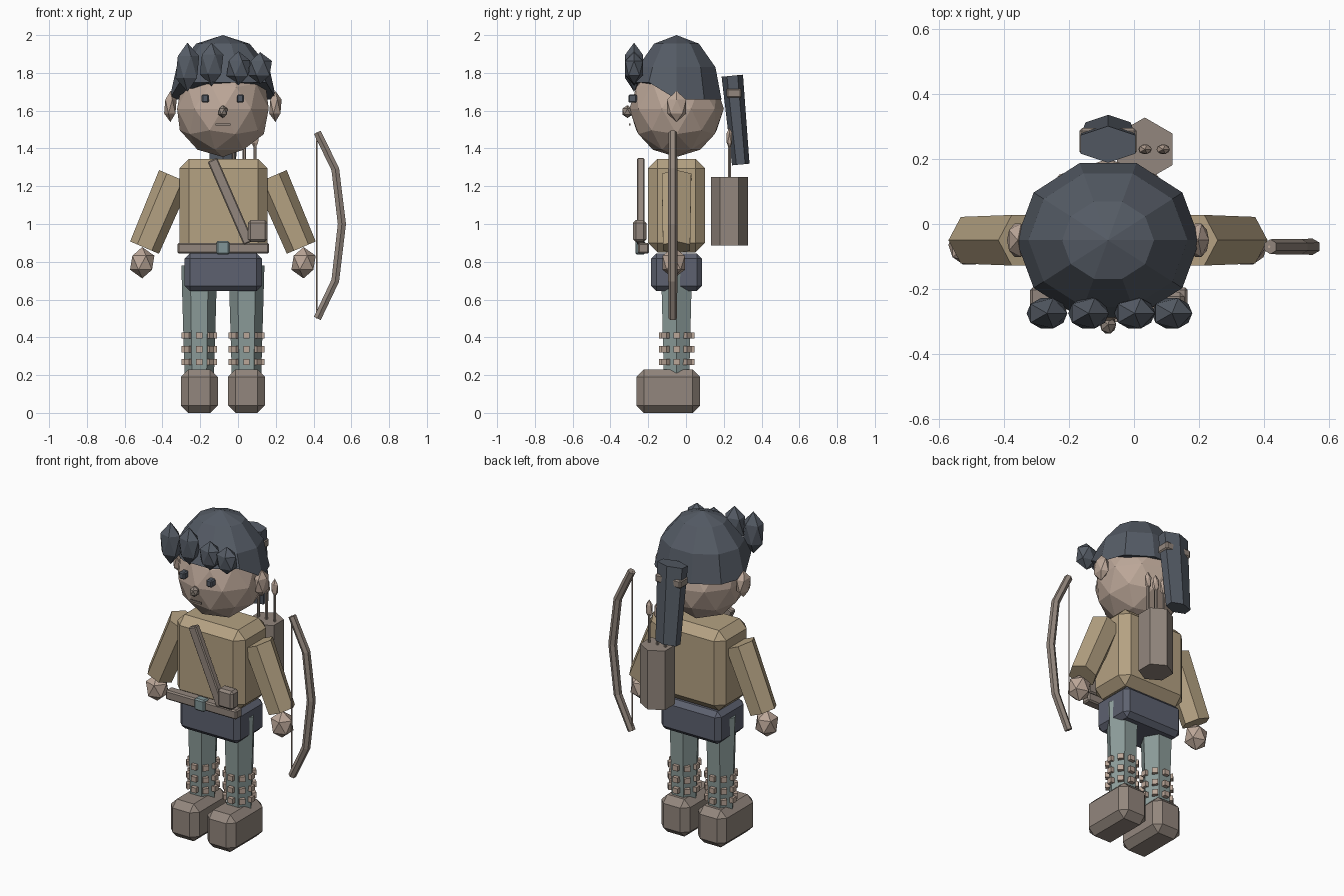
import bpy, bmesh, math
from mathutils import Vector, Matrix

if "Cube" in bpy.data.objects:
    bpy.data.objects.remove(bpy.data.objects["Cube"])

CX, CY = -0.08, -0.05          # body axis


def material(name, rgb):
    m = bpy.data.materials.new(name)
    m.diffuse_color = (*rgb, 1)
    m.use_nodes = True
    m.node_tree.nodes["Principled BSDF"].inputs["Base Color"].default_value = m.diffuse_color
    return m


SKIN = material("skin", (0.50, 0.385, 0.315))
LEATHER = material("leather", (0.29, 0.24, 0.205))
TUNIC = material("tunic_tan", (0.46, 0.36, 0.225))
HAIR = material("hair_slate", (0.09, 0.105, 0.13))
SHORTS = material("shorts_blue_grey", (0.11, 0.12, 0.16))
LEGGING = material("legging_teal", (0.26, 0.33, 0.32))
BUCKLE = material("buckle_metal", (0.22, 0.30, 0.31))


def finish(name, bm, mat):
    bmesh.ops.recalc_face_normals(bm, faces=bm.faces)
    me = bpy.data.meshes.new(name)
    bm.to_mesh(me)
    bm.free()
    me.materials.append(mat)
    ob = bpy.data.objects.new(name, me)
    bpy.context.collection.objects.link(ob)
    return ob


def add_box(bm, lo, hi, rot=None):
    lo, hi = Vector(lo), Vector(hi)
    mid = Matrix.Translation((lo + hi) / 2)
    size = Matrix.Diagonal((*(hi - lo), 1))
    bmesh.ops.create_cube(bm, size=1, matrix=mid @ (rot or Matrix()) @ size)


def box(name, mat, lo, hi, bevel=0, rot=None):
    bm = bmesh.new()
    add_box(bm, lo, hi, rot)
    if bevel:
        bmesh.ops.bevel(bm, geom=bm.edges[:], offset=bevel, segments=1,
                        profile=0.5, affect='EDGES')
    return finish(name, bm, mat)


def ball(name, mat, loc, size, sub=1):
    bm = bmesh.new()
    bmesh.ops.create_icosphere(bm, subdivisions=sub, radius=1,
                               matrix=Matrix.Translation(loc) @ Matrix.Diagonal((*size, 1)))
    return finish(name, bm, mat)


def tube(name, mat, points, radii, side, sides=6, flat=1.0):
    """Prism along points; the first corner points along side, flat squashes that axis."""
    bm = bmesh.new()
    pts = [Vector(p) for p in points]
    rings = []
    for i, p in enumerate(pts):
        d = (pts[min(i + 1, len(pts) - 1)] - pts[max(i - 1, 0)]).normalized()
        u = Vector(side)
        u = (u - d * u.dot(d)).normalized()
        v = d.cross(u)
        rings.append([bm.verts.new(p + radii[i] * (u * flat * math.cos(a) + v * math.sin(a)))
                      for a in (math.tau * k / sides for k in range(sides))])
    for a, b in zip(rings, rings[1:]):
        for k in range(sides):
            bm.faces.new((a[k], a[(k + 1) % sides], b[(k + 1) % sides], b[k]))
    bm.faces.new(rings[0])
    bm.faces.new(rings[-1])
    return finish(name, bm, mat)


# Head and face
ball("head", SKIN, (CX, CY, 1.61), (0.255, 0.25, 0.255), 2)
ball("nose", LEATHER, (CX, -0.31, 1.595), (0.028, 0.032, 0.034))
box("mouth", LEATHER, (CX - 0.04, -0.302, 1.521), (CX + 0.04, -0.293, 1.531))
for s, side in ((-1, "left"), (1, "right")):
    box(side + "_eye", HAIR, (CX + s * 0.093 - 0.019, -0.305, 1.642),
        (CX + s * 0.093 + 0.019, -0.26, 1.686), 0.007)
    ball(side + "_ear", SKIN, (CX + s * 0.278, CY, 1.622), (0.037, 0.06, 0.082))

# Hair dome, lower edge lifted over the forehead
bm = bmesh.new()
rows = []
for ring in (1, 2, 3):
    polar = math.radians(30 * ring)
    row = []
    for k in range(10):
        a = math.tau * k / 10
        y = math.sin(a)
        z = 1.66 + 0.34 * math.cos(polar)
        if ring == 3 and y < -0.1:
            z += 0.09
        row.append(bm.verts.new((CX + 0.283 * math.sin(polar) * math.cos(a),
                                 CY + 0.25 * math.sin(polar) * y, z)))
    rows.append(row)
crown = bm.verts.new((CX, CY, 2.0))
for k in range(10):
    n = (k + 1) % 10
    bm.faces.new((crown, rows[0][k], rows[0][n]))
    for a, b in zip(rows, rows[1:]):
        bm.faces.new((a[k], b[k], b[n], a[n]))
bm.faces.new(rows[-1])
finish("hair_cap", bm, HAIR)

# Fringe tufts
for i, (x, z, h) in enumerate(((-0.268, 1.83, 0.13), (-0.14, 1.845, 0.115),
                               (0.002, 1.825, 0.09), (0.117, 1.825, 0.085))):
    ball(f"fringe_tuft_{i + 1}", HAIR, (x, -0.275, z), (0.07, 0.055, h))

# Ponytail and its band
tube("ponytail", HAIR, [(CX, 0.245, 1.785), (CX, 0.29, 1.315)], [0.098, 0.08],
     (0, 1, 0), flat=0.58)
box("ponytail_band", LEATHER, (CX - 0.088, 0.215, 1.668), (CX + 0.088, 0.295, 1.718), 0.008)

# Torso, shorts, belt
box("tunic", TUNIC, (-0.31, -0.2, 0.85), (0.156, 0.1, 1.345), 0.05)
box("shorts", SHORTS, (-0.283, -0.185, 0.645), (0.127, 0.085, 0.845), 0.028)
box("belt", LEATHER, (-0.32, -0.255, 0.843), (0.165, -0.195, 0.9), 0.008)
box("belt_buckle", BUCKLE, (-0.115, -0.268, 0.838), (-0.045, -0.215, 0.91), 0.008)
box("pouch", LEATHER, (0.052, -0.28, 0.905), (0.156, -0.21, 1.02), 0.014)

# Diagonal chest strap
mid, length = Vector((-0.04, -0.24, 1.12)), 0.48
half = Vector((0.0275, 0.02, length / 2))
box("chest_strap", LEATHER, mid - half, mid + half, 0.006,
    Matrix.Rotation(math.radians(-23.5), 4, 'Y'))

# Limbs, mirrored across the body axis
for s, side in ((-1, "left"), (1, "right")):
    tube(side + "_sleeve", TUNIC, [(CX + s * 0.255, CY, 1.25), (CX + s * 0.415, CY, 0.875)],
         [0.09, 0.083], (s, 0, 0))
    ball(side + "_hand", SKIN, (CX + s * 0.427, -0.065, 0.795), (0.072, 0.07, 0.083))

    lx = CX + s * 0.125
    tube(side + "_legging", LEGGING, [(lx, CY, 0.2), (lx, CY, 0.78)], [0.078, 0.095], (1, 0, 0))
    box(side + "_boot", LEATHER, (lx - 0.098, -0.263, 0), (lx + 0.098, 0.075, 0.23), 0.04)

    # Rows of small wrap studs around the shin
    bm = bmesh.new()
    for z in (0.27, 0.337, 0.41):
        for k in range(8):
            a = math.tau * k / 8
            c = Vector((lx + 0.08 * math.cos(a), CY + 0.08 * math.sin(a), z))
            h = Vector((0.014, 0.017, 0.016))
            add_box(bm, c - h, c + h, Matrix.Rotation(a, 4, 'Z'))
    finish(side + "_shin_wraps", bm, SKIN)

# Bow and string
tube("bow", LEATHER, [(0.42, -0.07, 1.485), (0.515, -0.07, 1.29), (0.55, -0.07, 1.0),
                      (0.515, -0.07, 0.7), (0.42, -0.07, 0.5)],
     [0.023, 0.024, 0.025, 0.024, 0.023], (0, 1, 0))
tube("bow_string", SKIN, [(0.416, -0.07, 0.5), (0.416, -0.07, 1.485)], [0.004] * 2, (1, 0, 0))

# Quiver with arrows
tube("quiver", LEATHER, [(0.033, 0.23, 0.885), (0.033, 0.23, 1.25)], [0.098] * 2, (0, 1, 0))
for i in range(3):
    x = -0.022 + 0.056 * i
    tube(f"arrow_shaft_{i + 1}", LEATHER, [(x, 0.23, 1.2), (x, 0.23, 1.42)], [0.009] * 2, (1, 0, 0))
    ball(f"arrow_tip_{i + 1}", SKIN, (x, 0.23, 1.455), (0.023, 0.017, 0.058))
